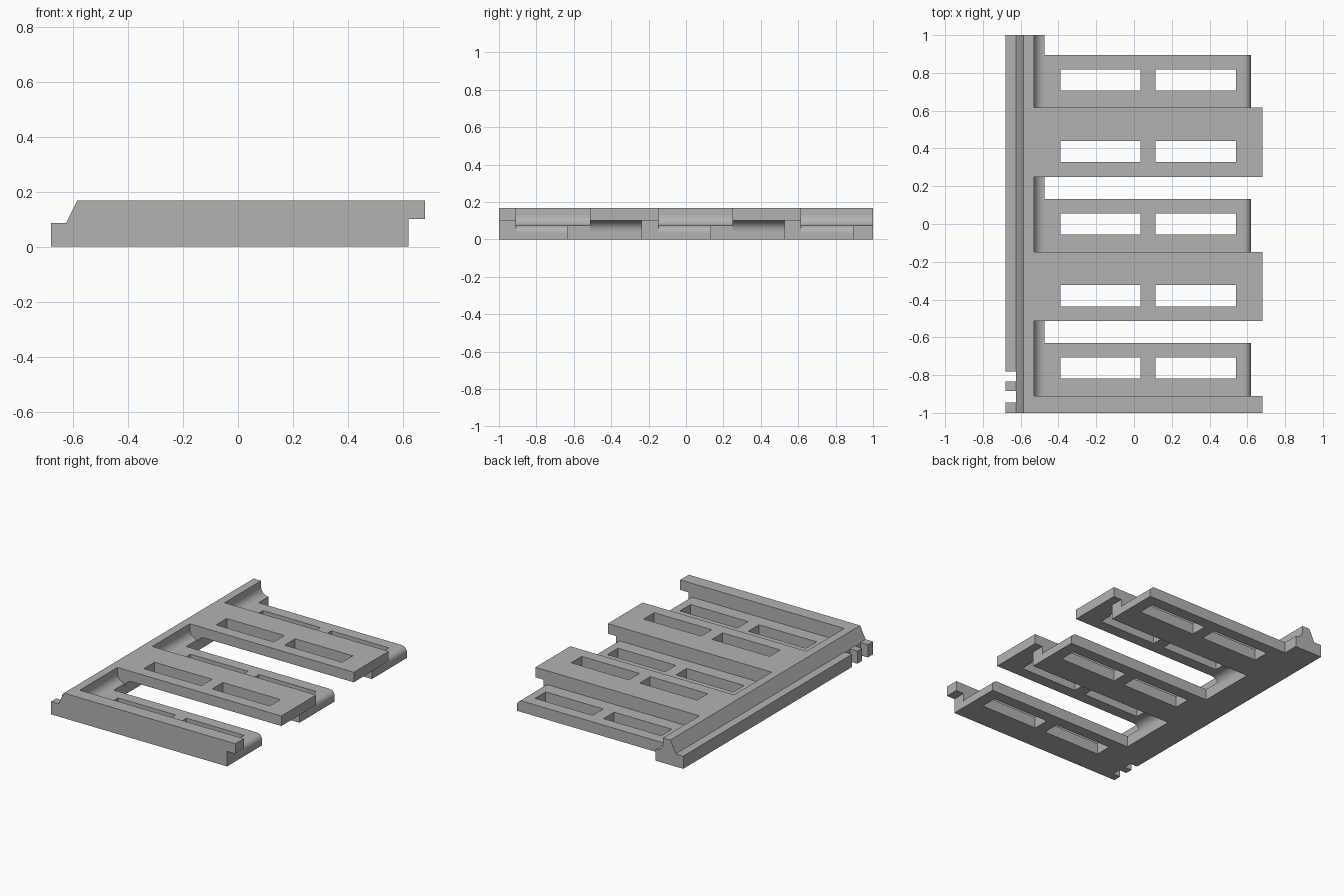
import bpy, bmesh, math

if "Cube" in bpy.data.objects:
    bpy.data.objects.remove(bpy.data.objects["Cube"], do_unlink=True)

GREY = (0.45, 0.45, 0.45, 1.0)
mat = bpy.data.materials.new("plain_grey")
mat.use_nodes = True
mat.diffuse_color = GREY
mat.node_tree.nodes["Principled BSDF"].inputs["Base Color"].default_value = GREY

TOP, HIGH_UNDER, LOW_TOP = 0.167, 0.1, 0.075
INNER, WALL = -0.53, -0.475          # ridge inner face, base strip edge
LOW_END, HIGH_END = 0.62, 0.68       # free ends of the slats
R = WALL - INNER                     # fillet radius


def arc(cx, cz, r, start, end, n=8):
    """Points on an arc in the xz plane, angles in degrees."""
    angles = [math.radians(start + (end - start) * i / n) for i in range(n + 1)]
    return [(cx + r * math.cos(a), cz + r * math.sin(a)) for a in angles]


def extrude(name, profile, y0, y1):
    """Solid with an xz profile running from y0 to y1."""
    bm = bmesh.new()
    face = bm.faces.new([bm.verts.new((x, y0, z)) for x, z in profile])
    res = bmesh.ops.extrude_face_region(bm, geom=[face])
    verts = [v for v in res["geom"] if isinstance(v, bmesh.types.BMVert)]
    bmesh.ops.translate(bm, verts=verts, vec=(0, y1 - y0, 0))
    bmesh.ops.recalc_face_normals(bm, faces=bm.faces)
    me = bpy.data.meshes.new(name)
    bm.to_mesh(me)
    bm.free()
    me.materials.append(mat)
    ob = bpy.data.objects.new(name, me)
    bpy.context.scene.collection.objects.link(ob)
    return ob


def box(name, x0, x1, y0, y1, z0, z1):
    return extrude(name, [(x0, z0), (x1, z0), (x1, z1), (x0, z1)], y0, y1)


def cut_windows(ob, yc):
    """Two long rectangular openings through a slat."""
    for x0, x1 in ((-0.39, 0.035), (0.115, 0.54)):
        cutter = box("window_cutter", x0, x1, yc - 0.056, yc + 0.056, -0.1, 0.3)
        cutter.hide_render = True
        mod = ob.modifiers.new("window", "BOOLEAN")
        mod.operation, mod.solver, mod.object = "DIFFERENCE", "EXACT", cutter
        bpy.context.view_layer.objects.active = ob
        bpy.ops.object.modifier_apply(modifier=mod.name)
        bpy.data.objects.remove(cutter, do_unlink=True)


def smooth_curves(ob):
    """Smooth only the rounded strips; flat faces stay flat."""
    for p in ob.data.polygons:
        p.use_smooth = p.normal.x > 0.01 and abs(p.normal.z) > 0.01


# Ridge along the side, with a fillet running down to the base strip
ridge = extrude("ridge", [(-0.625, 0), (WALL, 0)]
                + arc(WALL, LOW_TOP + R, R, 270, 180)
                + [(INNER, TOP), (-0.585, TOP), (-0.625, 0.085)], -1, 1)
smooth_curves(ridge)

# Outer ledge, broken by two notches near the front
for i, (y0, y1) in enumerate(((-1, -0.945), (-0.885, -0.835), (-0.78, 1))):
    box(f"ledge_{i + 1}", -0.68, -0.625, y0, y1, 0, 0.085)

# Slat profiles: low ones rounded at the free end, high ones filleted below
ER = 0.04
low_profile = [(WALL, 0), (LOW_END, 0)] + arc(LOW_END - ER, LOW_TOP - ER, ER, 0, 90) + [(WALL, LOW_TOP)]
high_profile = ([(INNER, TOP), (HIGH_END, TOP), (HIGH_END, HIGH_UNDER)]
                + arc(WALL + R, HIGH_UNDER - R, R, 90, 180) + [(INNER, HIGH_UNDER - R)])

# Three repeats of high slat, joining web and low slat; the first is cut at the front
for i in range(3):
    y = -0.91 + 0.763 * i
    high = extrude(f"high_slat_{i + 1}", high_profile, max(-1, y - 0.367), y)
    if i:
        cut_windows(high, y - 0.233)
    smooth_curves(high)
    box(f"web_{i + 1}", WALL, LOW_END, y - 0.09, y, 0, HIGH_UNDER)
    low = extrude(f"low_slat_{i + 1}", low_profile, y, y + 0.28)
    cut_windows(low, y + 0.147)
    smooth_curves(low)
